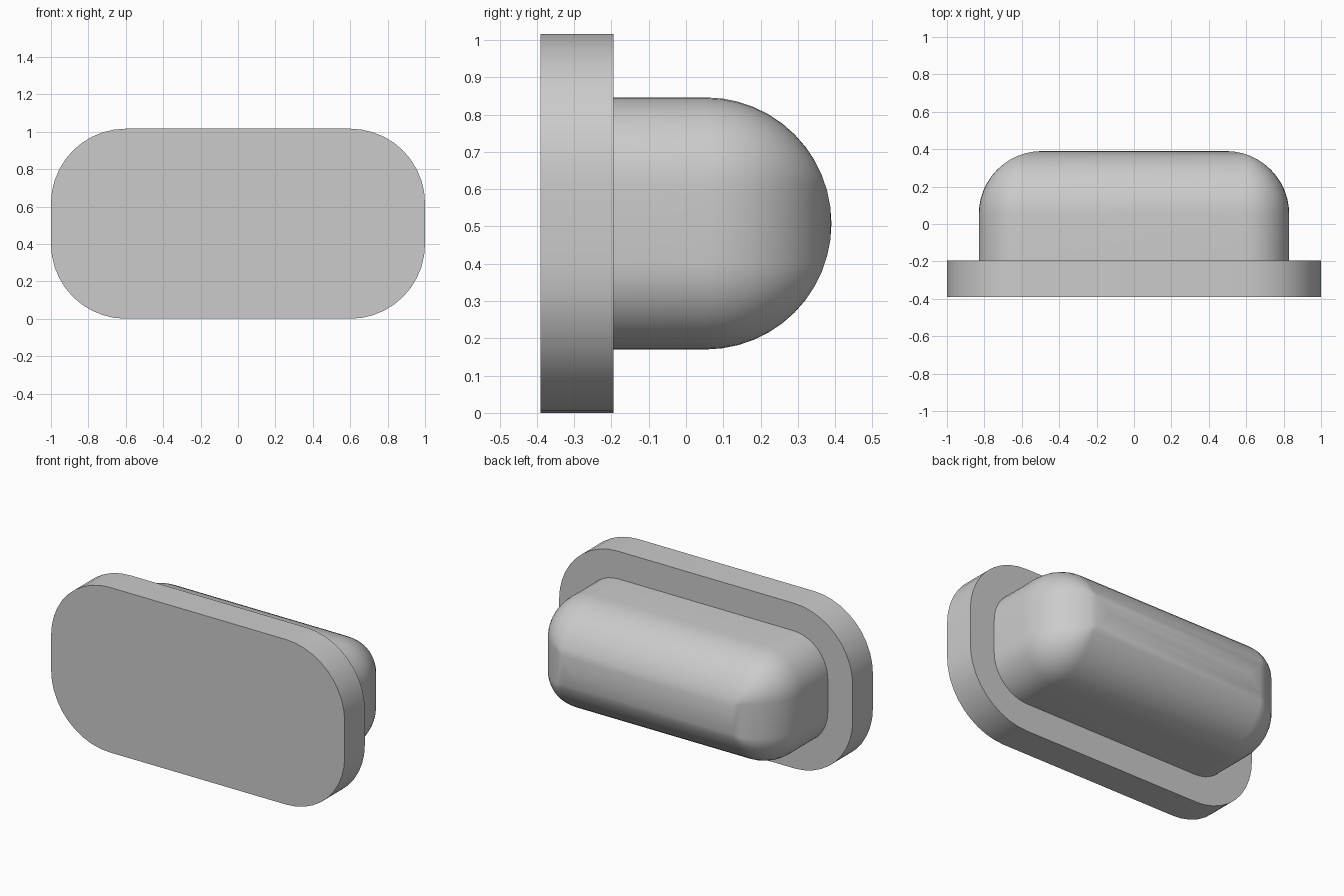
import bpy, bmesh, math

old = bpy.data.objects.get("Cube")
if old:
    bpy.data.objects.remove(old, do_unlink=True)

grey = bpy.data.materials.new("plain grey")
grey.use_nodes = True
colour = (0.6, 0.6, 0.6, 1)
grey.diffuse_color = colour
grey.node_tree.nodes["Principled BSDF"].inputs["Base Color"].default_value = colour

MID_Z = 0.508
CORNER_STEPS = 10


def rounded_outline(half_x, half_z, radius):
    """Points of a rounded rectangle around the middle height."""
    points = []
    corners = [(1, 1), (-1, 1), (-1, -1), (1, -1)]
    for quarter, (sx, sz) in enumerate(corners):
        cx, cz = sx * (half_x - radius), sz * (half_z - radius)
        for i in range(CORNER_STEPS + 1):
            a = math.pi / 2 * (quarter + i / CORNER_STEPS)
            points.append((cx + radius * math.cos(a), MID_Z + cz + radius * math.sin(a)))
    return points


def loft(name, half_x, half_z, radius, sections):
    """Join outlines, each given as (y, inset), into a closed solid."""
    bm = bmesh.new()
    rings = []
    for y, inset in sections:
        outline = rounded_outline(half_x - inset, half_z - inset, max(radius - inset, 0))
        rings.append([bm.verts.new((x, y, z)) for x, z in outline])
    for a, b in zip(rings, rings[1:]):
        for i in range(len(a)):
            j = (i + 1) % len(a)
            bm.faces.new((a[i], a[j], b[j], b[i]))
    bm.faces.new(rings[0])
    bm.faces.new(rings[-1])
    bmesh.ops.remove_doubles(bm, verts=bm.verts, dist=0.0005)
    bmesh.ops.recalc_face_normals(bm, faces=bm.faces)
    mesh = bpy.data.meshes.new(name)
    bm.to_mesh(mesh)
    bm.free()
    mesh.materials.append(grey)
    obj = bpy.data.objects.new(name, mesh)
    bpy.context.collection.objects.link(obj)
    bpy.ops.object.select_all(action='DESELECT')
    obj.select_set(True)
    bpy.context.view_layer.objects.active = obj
    bpy.ops.object.shade_smooth_by_angle(angle=math.radians(35))


# Flat flange plate
loft("flange_plate", 1.0, MID_Z, 0.4, [(-0.39, 0), (-0.194, 0)])

# Plug body: straight wall, then a full round up to a ridge
ROUND = 0.338
sections = [(-0.25, 0)]
for i in range(13):
    t = math.pi / 2 * i / 12
    sections.append((0.39 - ROUND + ROUND * math.sin(t), ROUND * (1 - math.cos(t))))
loft("plug_body", 0.83, ROUND, 0.235, sections)
